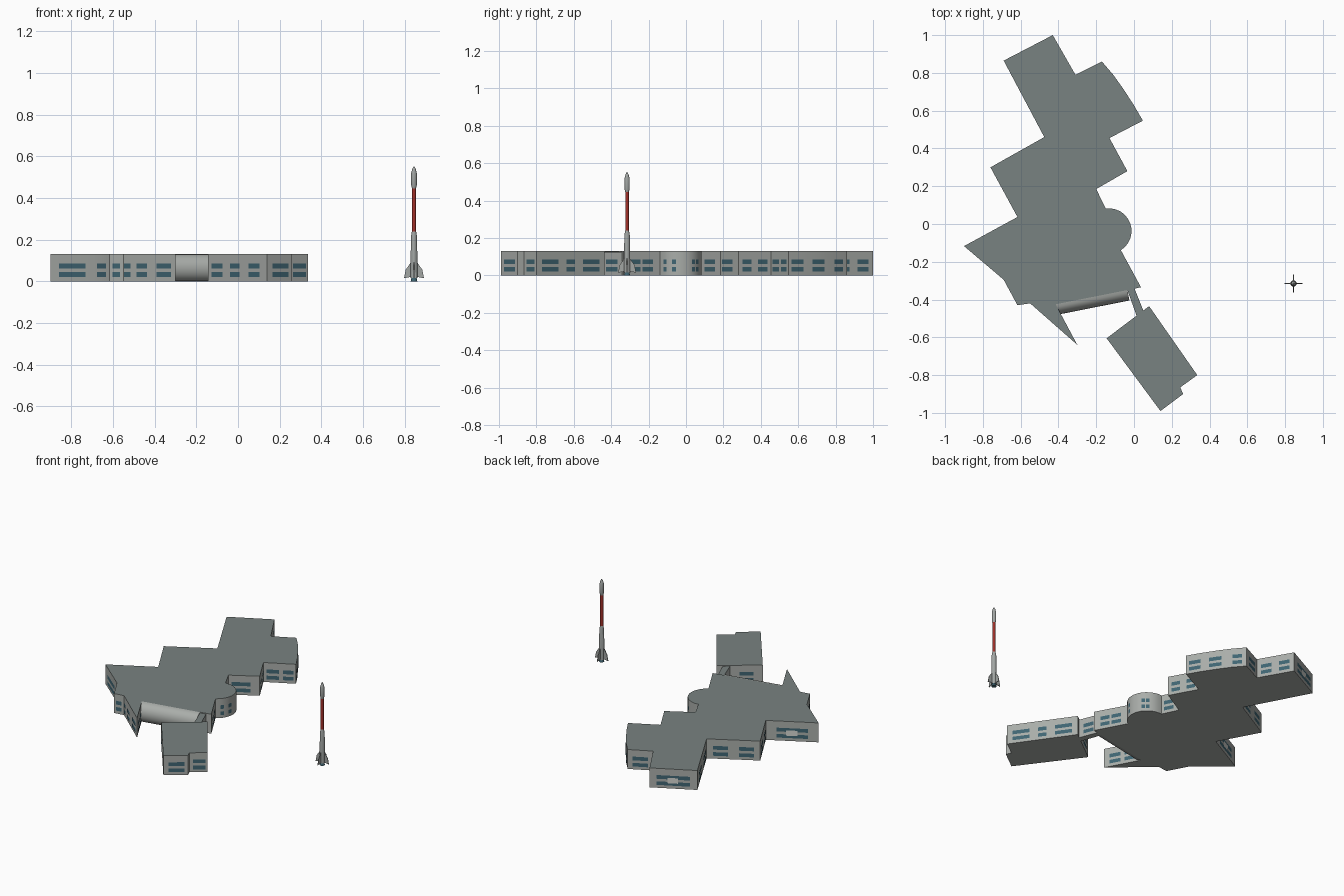
import bpy, bmesh, math
from mathutils import Vector

if "Cube" in bpy.data.objects:
    bpy.data.objects.remove(bpy.data.objects["Cube"])

H = 0.13  # building height


def material(name, rgb):
    m = bpy.data.materials.new(name)
    m.diffuse_color = (*rgb, 1)
    m.use_nodes = True
    m.node_tree.nodes["Principled BSDF"].inputs["Base Color"].default_value = m.diffuse_color
    return m


WALL = material("wall_grey", (0.40, 0.42, 0.40))
ROOF = material("roof_slate", (0.19, 0.225, 0.22))
GLASS = material("window_teal", (0.05, 0.13, 0.17))
PANEL = material("panel_white", (0.65, 0.66, 0.63))
RED = material("rocket_red", (0.36, 0.03, 0.022))
GREY = material("rocket_grey", (0.36, 0.38, 0.37))


def finish(bm, name, mats, smooth=True, recalc=True):
    if recalc:
        bmesh.ops.recalc_face_normals(bm, faces=bm.faces[:])
    me = bpy.data.meshes.new(name)
    bm.to_mesh(me)
    bm.free()
    for m in mats:
        me.materials.append(m)
    ob = bpy.data.objects.new(name, me)
    bpy.context.collection.objects.link(ob)
    if smooth:
        bpy.ops.object.select_all(action='DESELECT')
        ob.select_set(True)
        bpy.context.view_layer.objects.active = ob
        bpy.ops.object.shade_smooth_by_angle(angle=math.radians(25))
    return ob


def block(name, outline, height=H):
    """Extruded footprint with a slate top."""
    bm = bmesh.new()
    base = bm.faces.new([bm.verts.new((x, y, 0)) for x, y in outline])
    ext = bmesh.ops.extrude_face_region(bm, geom=[base], use_keep_orig=True)
    for v in ext["geom"]:
        if isinstance(v, bmesh.types.BMVert):
            v.co.z = height
    bmesh.ops.recalc_face_normals(bm, faces=bm.faces[:])
    for f in bm.faces:
        f.material_index = 1 if f.normal.z > 0.5 else 0
    return finish(bm, name, [WALL, ROOF])


def plate(bm, a, b, t0, t1, z0, z1, off):
    """Thin quad in front of the wall a-b (footprints run clockwise)."""
    a, b = Vector((*a, 0)), Vector((*b, 0))
    d = b - a
    n = Vector((-d.y, d.x, 0)).normalized() * off
    p, q = a + d * t0 + n, a + d * t1 + n
    quad = [(p, z0), (p, z1), (q, z1), (q, z0)]
    bm.faces.new([bm.verts.new((v.x, v.y, z)) for v, z in quad])


def windows(name, walls):
    bm = bmesh.new()
    for a, b, spans in walls:
        for t0, t1 in spans:
            for z0, z1 in ((0.02, 0.044), (0.061, 0.086)):
                plate(bm, a, b, t0, t1, z0, z1, 0.002)
    finish(bm, name, [GLASS], smooth=False, recalc=False)


# Main building footprint, clockwise, with the round bay as an arc
arc = [(-0.133 + 0.12 * math.cos(math.radians(98 - 13 * i)),
        -0.037 + 0.12 * math.sin(math.radians(98 - 13 * i))) for i in range(13)]
north = [(-0.43, 1.0), (-0.31, 0.79), (-0.17, 0.86), (-0.11, 0.79), (-0.055, 0.713),
         (0.0, 0.628), (0.047, 0.547), (-0.13, 0.455), (-0.035, 0.28), (-0.20, 0.185)]
south = [(0.037, -0.335), (-0.035, -0.35), (-0.415, -0.425), (-0.30, -0.64),
         (-0.55, -0.42), (-0.617, -0.43), (-0.69, -0.295), (-0.90, -0.117),
         (-0.617, 0.037), (-0.76, 0.30), (-0.475, 0.46), (-0.69, 0.865)]
block("main_building", north + arc + south)

one, two = [(0.2, 0.8)], [(0.12, 0.4), (0.6, 0.88)]
N, S = north, south
walls = [
    (N[0], N[1], two), (N[1], N[2], one),
    (N[2], N[3], [(0.3, 0.95)]), (N[3], N[4], [(0.65, 1.0)]),
    (N[4], N[5], [(0.0, 0.45)]), (N[5], N[6], [(0.0, 0.8)]),
    (N[6], N[7], [(0.08, 0.4), (0.52, 0.9)]), (N[7], N[8], two),
    (N[8], N[9], [(0.3, 0.9)]), (N[9], arc[0], [(0.3, 0.85)]),
    (arc[12], S[0], [(0.2, 0.48), (0.54, 0.8)]),
    (S[2], S[3], [(0.12, 0.45), (0.55, 0.85)]),
    (S[3], S[4], [(0.08, 0.36), (0.54, 0.74), (0.86, 0.98)]),
    (S[4], S[5], [(0.25, 0.8)]), (S[5], S[6], one), (S[6], S[7], one),
    (S[7], S[8], one), (S[8], S[9], two), (S[9], S[10], two),
    (S[10], S[11], two), (S[11], N[0], [(0.15, 0.85)]),
]
walls += [(arc[i], arc[i + 1], [(0.1, 0.9)]) for i in (3, 4, 8, 10)]
windows("main_windows", walls)

# White panels in the middle of two end walls
bm = bmesh.new()
for a, b in ((S[7], S[8]), (S[11], N[0])):
    plate(bm, a, b, 0.4, 0.62, 0.036, 0.072, 0.004)
finish(bm, "end_wall_panels", [PANEL], smooth=False, recalc=False)

# Annex and connecting corridor
A = [(0.08, -0.435), (0.335, -0.80), (0.245, -0.865), (0.26, -0.90),
     (0.14, -0.99), (-0.145, -0.605)]
C = [(0.0, -0.335), (0.05, -0.46), (0.015, -0.49), (-0.035, -0.35)]
block("annex", A)
block("corridor", C, H - 0.005)
windows("annex_windows", [
    (A[0], A[1], [(0.08, 0.32), (0.44, 0.56), (0.68, 0.92)]),
    (A[1], A[2], [(0.12, 0.8)]), (A[3], A[4], [(0.15, 0.8)]),
    (A[4], A[5], [(0.12, 0.31), (0.46, 0.62), (0.75, 0.93)]),
    (A[5], A[0], [(0.2, 0.5)]), (C[0], C[1], [(0.25, 0.75)]),
])

# Rounded entrance front: half-barrel lying between the spur and the corridor
bm = bmesh.new()
a, b = Vector((-0.415, -0.425, 0)), Vector((-0.035, -0.35, 0))
d = (b - a).normalized()
out = Vector((d.y, -d.x, 0))
rings = []
for end in (a, b):
    ring = []
    for i in range(13):
        t = math.pi * i / 12
        p = end + out * 0.056 * math.sin(t)
        ring.append(bm.verts.new((p.x, p.y, H / 2 * (1 + math.cos(t)))))
    rings.append(ring)
for i in range(12):
    bm.faces.new((rings[0][i], rings[0][i + 1], rings[1][i + 1], rings[1][i]))
for ring in rings:
    bm.faces.new(ring)
finish(bm, "entrance_barrel", [WALL])

# Rocket
RX, RY = 0.845, -0.315


def lathe(name, profile, mat, sides=12):
    bm = bmesh.new()
    rings = [[bm.verts.new((RX + r * math.cos(math.tau * k / sides),
                            RY + r * math.sin(math.tau * k / sides), z))
              for k in range(sides)] for r, z in profile]
    for lo, hi in zip(rings, rings[1:]):
        for k in range(sides):
            j = (k + 1) % sides
            bm.faces.new((lo[k], lo[j], hi[j], hi[k]))
    bm.faces.new(rings[0])
    bm.faces.new(rings[-1])
    finish(bm, name, [mat])


lathe("rocket_nozzle", [(0.016, 0), (0.012, 0.02)], GLASS)
lathe("rocket_lower_stage", [(0.017, 0.015), (0.0165, 0.09), (0.0145, 0.215), (0.010, 0.24)], GREY)
lathe("rocket_middle_stage", [(0.0095, 0.235), (0.0095, 0.455)], RED)
lathe("rocket_nose", [(0.0095, 0.445), (0.0135, 0.46), (0.0135, 0.52), (0.008, 0.54), (0.002, 0.552)], GREY)

# Four swept fins
bm = bmesh.new()
for k in range(4):
    u = Vector((math.cos(k * math.pi / 2), math.sin(k * math.pi / 2), 0))
    w = Vector((-u.y, u.x, 0)) * 0.002
    sides = []
    for s in (-1, 1):
        sides.append([bm.verts.new(Vector((RX, RY, z)) + u * r + w * s) for r, z in
                      ((0.008, 0.022), (0.048, 0.015), (0.040, 0.055), (0.016, 0.09), (0.008, 0.09))])
    bm.faces.new(sides[0])
    bm.faces.new(sides[1])
    for i in range(5):
        j = (i + 1) % 5
        bm.faces.new((sides[0][i], sides[0][j], sides[1][j], sides[1][i]))
finish(bm, "rocket_fins", [GREY], smooth=False)
